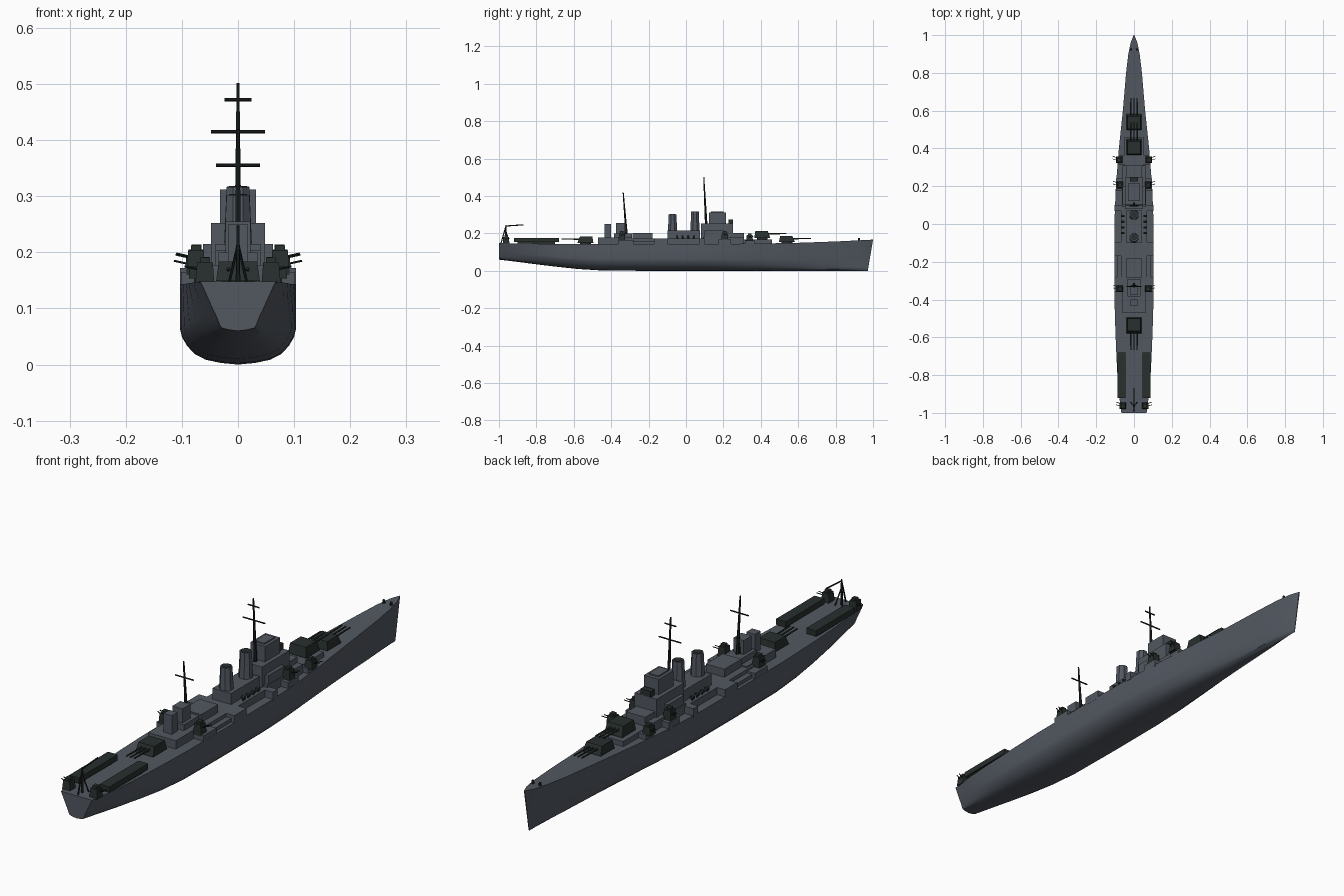
import bpy, math
from mathutils import Vector

if "Cube" in bpy.data.objects:
    bpy.data.objects.remove(bpy.data.objects["Cube"])


def material(name, rgb):
    m = bpy.data.materials.new(name)
    m.diffuse_color = (*rgb, 1)
    m.use_nodes = True
    m.node_tree.nodes["Principled BSDF"].inputs["Base Color"].default_value = m.diffuse_color
    return m


GREY = material("naval grey", (0.085, 0.098, 0.12))
DARK = material("dark green grey", (0.021, 0.029, 0.027))
BLACK = material("mast black", (0.012, 0.017, 0.017))


def add(name, verts, faces, mat, smooth=False):
    me = bpy.data.meshes.new(name)
    me.from_pydata(verts, [], faces)
    me.materials.append(mat)
    if smooth:
        me.shade_smooth()
        me.set_sharp_from_angle(angle=math.radians(35))
    ob = bpy.data.objects.new(name, me)
    bpy.context.collection.objects.link(ob)
    return ob


def box(name, x, y, z, mat=GREY, inset=(0, 0, 0)):
    """Box from (min, max) pairs; inset = top shrink at the sides, back and front."""
    sx, b, f = inset
    vs = [(x[0], y[0], z[0]), (x[1], y[0], z[0]), (x[1], y[1], z[0]), (x[0], y[1], z[0]),
          (x[0] + sx, y[0] + b, z[1]), (x[1] - sx, y[0] + b, z[1]),
          (x[1] - sx, y[1] - f, z[1]), (x[0] + sx, y[1] - f, z[1])]
    fs = [(3, 2, 1, 0), (4, 5, 6, 7), (0, 1, 5, 4), (1, 2, 6, 5), (2, 3, 7, 6), (3, 0, 4, 7)]
    return add(name, vs, fs, mat)


def rod(name, a, b, r0, r1=None, mat=BLACK, n=6):
    """Tapered bar between two points."""
    a, b = Vector(a), Vector(b)
    r1 = r0 if r1 is None else r1
    q = (b - a).to_track_quat('Z', 'Y')
    vs = []
    for p, r in ((a, r0), (b, r1)):
        for i in range(n):
            t = math.tau * (i + 0.5) / n
            vs.append(p + q @ Vector((r * math.cos(t), r * math.sin(t), 0)))
    fs = [(i, (i + 1) % n, n + (i + 1) % n, n + i) for i in range(n)]
    fs += [tuple(reversed(range(n))), tuple(range(n, 2 * n))]
    return add(name, vs, fs, mat)


def mid(name, w, y, z, mat=GREY, inset=(0, 0, 0)):
    return box(name, (-w, w), y, z, mat, inset)


# Hull: round midship section blended to a V at both ends
ROUND = [(0, 0), (.3, .02), (.56, .06), (.75, .13), (.88, .23), (.97, .34), (1, .43), (1, .7), (1, 1)]
VEE = [(0, 0), (.22, .02), (.44, .06), (.49, .13), (.54, .23), (.6, .34), (.66, .43), (.82, .7), (1, 1)]
# y, half beam, deck height, keel height, V amount
STATIONS = [(-1, .067, .148, .060, 1), (-.9, .08, .146, .048, .7), (-.8, .088, .145, .035, .42),
            (-.7, .093, .144, .023, .2), (-.58, .098, .144, .010, .06), (-.45, .102, .144, .002, 0),
            (-.2, .103, .144, 0, 0), (.05, .102, .144, 0, 0), (.2, .096, .144, 0, .06),
            (.4, .080, .146, 0, .25), (.6, .059, .150, 0, .5), (.8, .042, .157, 0, .8),
            (.9, .030, .162, 0, 1), (.96, .018, .165, 0, 1), (1, .002, .167, 0, 1)]
verts, faces = [], []
for y, w, deck, keel, v in STATIONS:
    half = []
    for (ra, rh), (va, vh) in zip(ROUND, VEE):
        h = rh * (1 - v) + vh * v
        rake = .028 * (1 - h) * max(0, (y - .8) / .2)
        half.append((w * (ra * (1 - v) + va * v), y - rake, keel + (deck - keel) * h))
    verts += [(-x, a, b) for x, a, b in reversed(half[1:])] + half
n = 2 * len(ROUND) - 1
for s in range(len(STATIONS) - 1):
    for i in range(n):
        j = (i + 1) % n
        faces.append((s * n + i, s * n + j, s * n + n + j, s * n + n + i))
faces += [tuple(reversed(range(n))), tuple(range(len(verts) - n, len(verts)))]
hull = add("hull", verts, [f[::-1] for f in faces], GREY, True)
# Make every hull face point outwards
import bmesh
bm = bmesh.new()
bm.from_mesh(hull.data)
bmesh.ops.recalc_face_normals(bm, faces=bm.faces)
bm.to_mesh(hull.data)
bm.free()

# Deckhouses
mid("aft_deckhouse", .06, (-.47, -.29), (.14, .177))
mid("main_deckhouse", .068, (-.36, .10), (.14, .172))
mid("forward_deckhouse", .064, (.09, .31), (.14, .180))
mid("bow_deckhouse", .05, (.30, .46), (.14, .167))
mid("aft_director_base", .018, (-.435, -.40), (.17, .25))
mid("aft_control_tower", .022, (-.375, -.325), (.17, .255))
mid("aft_control_platform", .035, (-.385, -.29), (.17, .20))
mid("boat_house", .04, (-.285, -.18), (.165, .203))
mid("funnel_house", .04, (-.10, .075), (.165, .215))
mid("bridge_lower", .048, (.08, .25), (.17, .252))
mid("bridge_upper", .032, (.122, .215), (.25, .312))
mid("bridge_roof", .02, (.135, .20), (.31, .317))
mid("forward_director", .022, (.226, .250), (.25, .275), DARK)
mid("bridge_front_step", .04, (.25, .31), (.17, .202))

# Side blocks along the deck edge
for s in (-1, 1):
    for y0, y1, inner, outer, top in ((-.36, -.28, .065, .102, .165), (-.17, -.095, .065, .103, .172),
                                      (-.28, -.17, .065, .09, .158), (.07, .10, .065, .102, .172),
                                      (.175, .24, .06, .094, .168), (.315, .365, .045, .082, .165)):
        box("side_block", sorted((s * inner, s * outer)), (y0, y1), (.138, top))
    box("bridge_wing", sorted((s * .045, s * .062)), (.10, .20), (.17, .215))

# Funnels: octagonal, tapered, with a dark mouth
for y, top in ((-.072, .302), (.048, .316)):
    rod("funnel", (0, y, .21), (0, y, top), .027, .022, GREY, 8)
    rod("funnel_mouth", (0, y, top), (0, y, top + .002), .017, .017, DARK, 8)


# Main gun turrets with three barrels
def turret(y, z, height, d):
    rod("barbette", (0, y, z - .02), (0, y, z + .006), .03, .03, DARK, 12)
    slope = (.005, .006, .014) if d > 0 else (.005, .014, .006)
    mid("turret", .039, (y - .043, y + .043), (z + .003, z + height), DARK, slope)
    for x in (-.017, 0, .017):
        rod("gun_barrel", (x, y + d * .03, z + height * .62), (x, y + d * .128, z + height * .66),
            .0042, .003, DARK)


turret(.540, .150, .036, 1)
turret(.408, .172, .042, 1)
turret(-.538, .146, .038, -1)


# Small twin gun mounts
def small_gun(s, x, y, z, top):
    x *= s
    box("small_gun_mount", (x - .017, x + .017), (y - .018, y + .018), (z, top), DARK, (.003, .003, .003))
    box("small_gun_sight", (x - .009, x + .009), (y - .009, y + .009), (top, top + .009), DARK)
    for dy in (-.007, .007):
        rod("small_gun_barrel", (x, y + dy, top - .015), (x + s * .036, y + dy + .012, top - .007), .0018)


for s in (-1, 1):
    small_gun(s, .078, .340, .160, .192)
    small_gun(s, .074, .207, .165, .205)
    small_gun(s, .075, -.343, .160, .203)
    small_gun(s, .059, -.962, .145, .182)
    # Catapult beams, ventilators and bow bollards
    box("catapult", sorted((s * .045, s * .087)), (-.92, -.68), (.153, .175), DARK)
    box("catapult_support", sorted((s * .055, s * .078)), (-.90, -.70), (.14, .154), DARK)
    for i in range(4):
        y = -.048 + i * .03
        rod("ventilator_stem", (s * .056, y, .17), (s * .056, y, .184), .004, .004, DARK)
        rod("ventilator_head", (s * .051, y, .185), (s * .065, y, .185), .0065, .0065, DARK)
    rod("bow_bollard", (s * .016, .925, .155), (s * .016, .925, .176), .006, .005, DARK, 8)


# Tripod masts with yards
def mast(y0, z0, y1, z1, r, yards):
    rod("mast", (0, y0, z0), (0, y1, z1), r, .0028)
    zm = z0 + (z1 - z0) * .35
    ym = y0 + (y1 - y0) * .35
    for s in (-1, 1):
        rod("mast_leg", (s * .013, y0 - .012, z0), (0, ym, zm), .003)
    for z, w in yards:
        y = y0 + (y1 - y0) * (z - z0) / (z1 - z0)
        rod("yard", (-w, y, z), (w, y, z), .003)


mast(.112, .17, .095, .502, .008, ((.415, .048), (.472, .024)))
mast(-.316, .17, -.336, .420, .007, ((.355, .039),))
mid("mast_platform", .03, (.085, .13), (.195, .201), DARK)

# Stern crane
rod("crane_post", (0, -.963, .14), (0, -.963, .245), .005, .003)
rod("crane_boom", (0, -.963, .240), (0, -.868, .246), .003)
rod("crane_stay", (0, -.990, .145), (0, -.963, .238), .003)
for s in (-1, 1):
    rod("crane_strut", (s * .016, -.945, .145), (0, -.963, .215), .0025)
